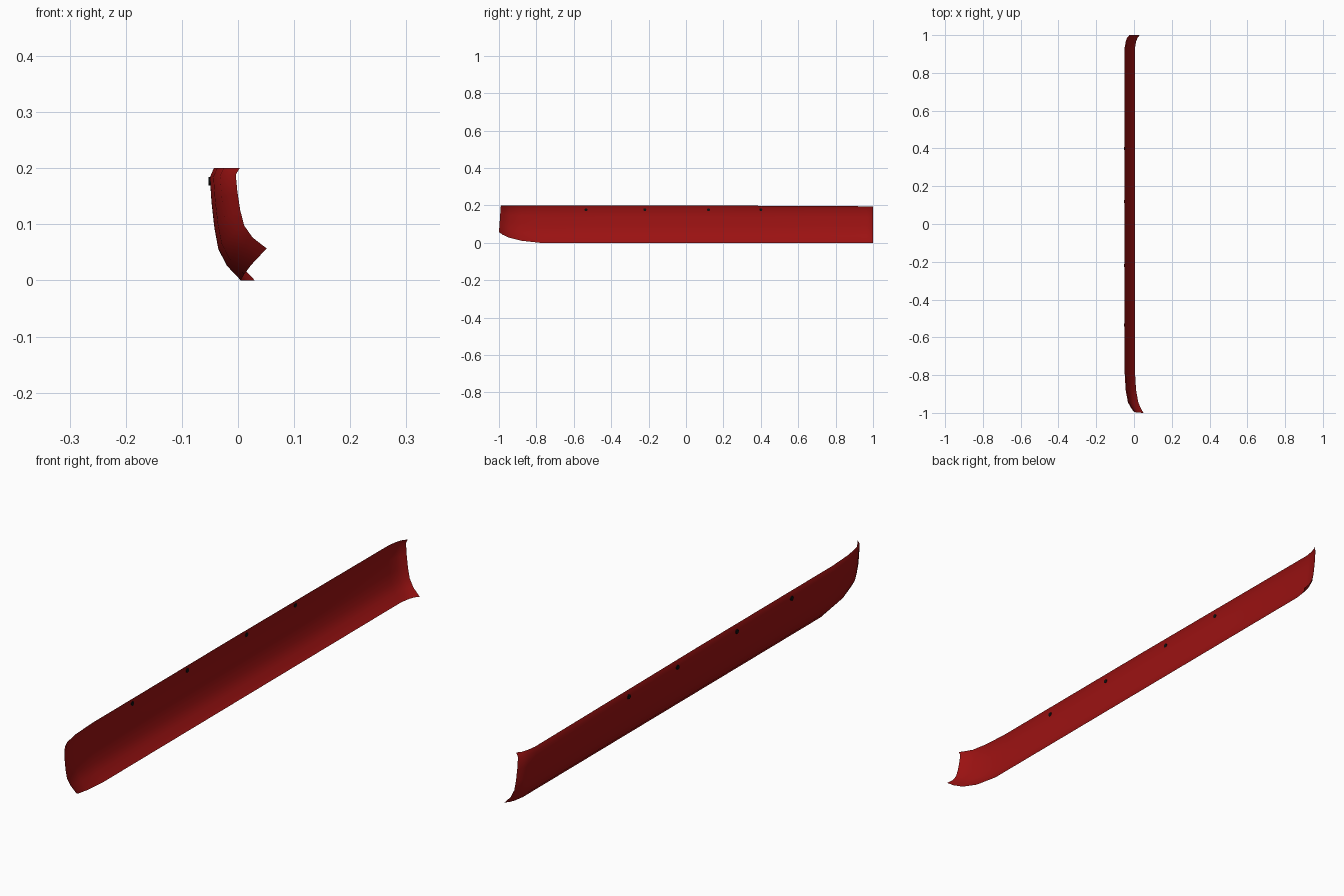
import bpy, bmesh, math
from mathutils import Matrix

if "Cube" in bpy.data.objects:
    bpy.data.objects.remove(bpy.data.objects["Cube"])


def material(name, rgb):
    m = bpy.data.materials.new(name)
    m.diffuse_color = (*rgb, 1)
    m.use_nodes = True
    m.node_tree.nodes["Principled BSDF"].inputs["Base Color"].default_value = m.diffuse_color
    return m


def make_object(name, bm, mat):
    me = bpy.data.meshes.new(name)
    bm.to_mesh(me)
    bm.free()
    me.materials.append(mat)
    ob = bpy.data.objects.new(name, me)
    bpy.context.collection.objects.link(ob)
    bpy.ops.object.select_all(action='DESELECT')
    ob.select_set(True)
    bpy.context.view_layer.objects.active = ob
    bpy.ops.object.shade_smooth_by_angle(angle=math.radians(35))
    return ob


red = material("dark red", (0.33, 0.006, 0.006))
black = material("black", (0.004, 0.004, 0.004))

# Curved cross-section (x, z), top lip to lower edge
profile = [(-0.043, 0.2), (-0.05, 0.184), (-0.047, 0.14), (-0.042, 0.095),
           (-0.035, 0.057), (-0.02, 0.027), (0.005, 0.0)]
# Stations along the panel: y, inward shift, lift of the lower edge
stations = [(-1, .046, .057), (-.98, .033, .043), (-.945, .018, .027),
            (-.88, .006, .011), (-.78, 0, 0), (-.4, 0, 0), (0, 0, 0), (.4, 0, 0),
            (.93, 0, 0), (.965, .006, 0), (.985, .013, 0), (1, .025, 0)]

# Panel shell
bm = bmesh.new()
rows = []
for y, dx, lift in stations:
    row = []
    for x, z in profile:
        t = z / 0.2
        drop = 0.005 * max(0, y) * t
        yy = y + 0.01 * t if y < -0.95 else y
        row.append(bm.verts.new((x + dx, yy, z + lift * (1 - t) - drop)))
    rows.append(row)
for a, b in zip(rows, rows[1:]):
    for i in range(len(profile) - 1):
        bm.faces.new((a[i], a[i + 1], b[i + 1], b[i]))
bmesh.ops.recalc_face_normals(bm, faces=bm.faces)
make_object("side_panel", bm, red)

# Fixing screws near the top of the outer side
for i, y in enumerate((-0.535, -0.22, 0.12, 0.4)):
    bm = bmesh.new()
    bmesh.ops.create_cone(bm, cap_ends=True, segments=10, radius1=0.008,
                          radius2=0.008, depth=0.005,
                          matrix=Matrix.Translation((-0.0505, y, 0.177)) @ Matrix.Rotation(math.pi / 2, 4, 'Y'))
    make_object(f"screw_{i + 1}", bm, black)
